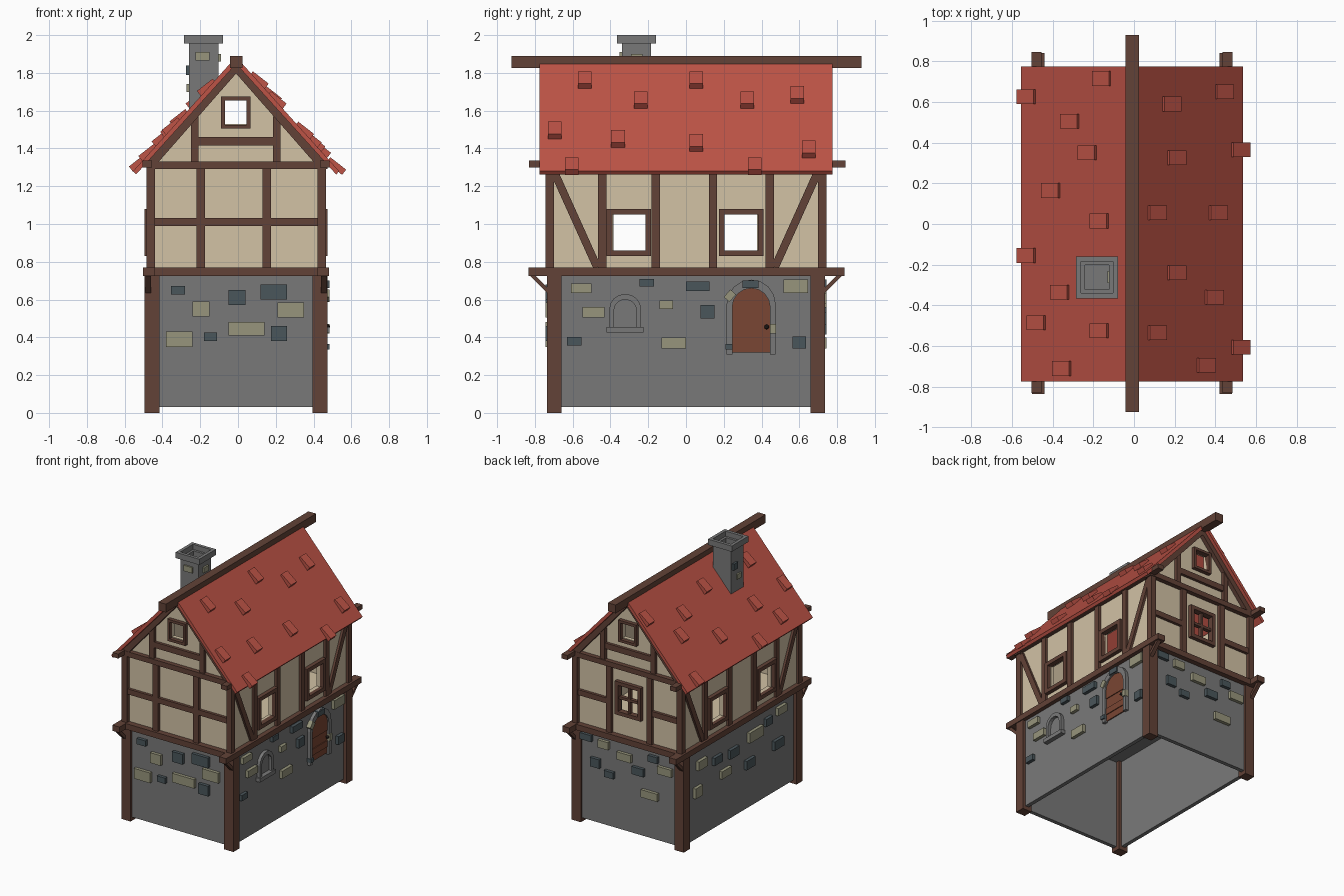
import bpy, bmesh, math
from mathutils import Vector

if "Cube" in bpy.data.objects:
    bpy.data.objects.remove(bpy.data.objects["Cube"])

CX = -0.01  # centre line of the house


def mat(name, r, g, b):
    lin = [(c / 255 / 12.92) if c < 11 else ((c / 255 + 0.055) / 1.055) ** 2.4 for c in (r, g, b)]
    m = bpy.data.materials.new(name)
    m.diffuse_color = (*lin, 1)
    m.use_nodes = True
    m.node_tree.nodes["Principled BSDF"].inputs["Base Color"].default_value = m.diffuse_color
    return m


STONE = mat("stone_grey", 121, 121, 121)
DARK = mat("dark_slate", 74, 86, 91)
OLIVE = mat("pale_olive_stone", 151, 149, 124)
WOOD = mat("brown_timber", 98, 66, 55)
PLASTER = mat("cream_plaster", 210, 194, 165)
ROOF = mat("red_roof", 189, 83, 70)
DOOR = mat("door_wood", 122, 70, 51)
IRON = mat("dark_iron", 52, 44, 42)


def finish(bm, name, m):
    bmesh.ops.recalc_face_normals(bm, faces=bm.faces[:])
    me = bpy.data.meshes.new(name)
    bm.to_mesh(me)
    bm.free()
    me.materials.append(m)
    o = bpy.data.objects.new(name, me)
    bpy.context.collection.objects.link(o)
    return o


def place(side, u, n, z):
    return {"F": (u, -n, z), "B": (u, n, z), "R": (CX + n, u, z), "L": (CX - n, u, z)}[side]


# extrude an outline drawn on one side of the house, from depth n0 out to n1
def plate(bm, side, pts, n0, n1):
    a = [bm.verts.new(place(side, u, n0, z)) for u, z in pts]
    b = [bm.verts.new(place(side, u, n1, z)) for u, z in pts]
    bm.faces.new(a)
    bm.faces.new(b[::-1])
    k = len(pts)
    for i in range(k):
        bm.faces.new((a[i], a[(i + 1) % k], b[(i + 1) % k], b[i]))


def rect(bm, side, u0, u1, z0, z1, n0, n1):
    plate(bm, side, [(u0, z0), (u1, z0), (u1, z1), (u0, z1)], n0, n1)


def bar(bm, side, p, q, w, n0, n1):
    p, q = Vector(p), Vector(q)
    d = (q - p).normalized() * w / 2
    t = Vector((-d.y, d.x))
    plate(bm, side, [p + t, p - t, q - t, q + t], n0, n1)


def frame(bm, side, u0, u1, z0, z1, w, n0, n1):
    for a in ((u0, u1, z0, z0 + w), (u0, u1, z1 - w, z1), (u0, u0 + w, z0 + w, z1 - w), (u1 - w, u1, z0 + w, z1 - w)):
        rect(bm, side, *a, n0, n1)


def arch(c, r, z0, spring, k=8):
    return [(c - r, z0)] + [(c - r * math.cos(math.pi * i / k), spring + r * math.sin(math.pi * i / k))
                            for i in range(k + 1)] + [(c + r, z0)]


def box_ring(bm, x, y, ro, ri, z0, z1):
    for s in (-1, 1):
        for a in ((x - ro, x + ro, sorted((y + s * ri, y + s * ro))),):
            rect(bm, "B", a[0], a[1], z0, z1, *a[2])
        xs = sorted((x + s * ri, x + s * ro))
        rect(bm, "B", *xs, z0, z1, y - ri, y + ri)


# stone ground floor, open underneath
bm = bmesh.new()
for s in "LR":
    rect(bm, s, -0.72, 0.72, 0.03, 0.74, 0.43, 0.46)
for s in "FB":
    rect(bm, s, CX - 0.43, CX + 0.43, 0.03, 0.74, 0.69, 0.72)
rect(bm, "B", CX - 0.43, CX + 0.43, 0.72, 0.76, -0.69, 0.69)
finish(bm, "stone_base", STONE)

# plaster upper floor with real window openings
bm = bmesh.new()
plate(bm, "B", [(CX - .455, .75), (CX + .455, .75), (CX + .455, 1.31), (CX, 1.85), (CX - .455, 1.31)], -.715, .715)
walls = finish(bm, "plaster_walls", PLASTER)
cutters = []
for u0, u1, z0, z1, side, n0, n1 in ((CX - .425, CX + .425, .78, 2.2, "B", -.685, .685),
                                     (-.07, .045, 1.53, 1.66, "B", -1, 1),
                                     (-.385, -.215, .86, 1.06, "R", -1, 1),
                                     (.205, .375, .86, 1.06, "R", -1, 1),
                                     (-.11, .075, .95, 1.17, "B", .5, 1)):
    bm = bmesh.new()
    rect(bm, side, u0, u1, z0, z1, n0, n1)
    c = finish(bm, "cutter", PLASTER)
    c.hide_render = True
    cutters.append(c)
    md = walls.modifiers.new("cut", "BOOLEAN")
    md.operation, md.solver, md.object = "DIFFERENCE", "EXACT", c
bpy.context.view_layer.update()
cut = bpy.data.meshes.new_from_object(walls.evaluated_get(bpy.context.evaluated_depsgraph_get()))
walls.modifiers.clear()
walls.data = cut
for c in cutters:
    bpy.data.objects.remove(c)

# corner posts, side framing, long beams
posts, side_t, win = bmesh.new(), bmesh.new(), bmesh.new()
for s in "LR":
    for k in (-1, 1):
        rect(posts, s, *sorted((k * .66, k * .735)), 0, .73, .405, .485)
        rect(side_t, s, *sorted((k * .70, k * .745)), .77, 1.31, .43, .475)
        bar(side_t, s, (k * .70, 1.28), (k * .47, .77), .042, .44, .473)
        bar(side_t, s, (k * .825, .74), (k * .72, .635), .022, .45, .48)
    for u in (-.443, -.16, .143, .443):
        rect(side_t, s, u - .022, u + .022, .77, 1.31, .44, .475)
    rect(side_t, s, -.835, .84, .725, .77, .43, .492)
    rect(side_t, s, -.83, .845, 1.30, 1.335, .445, .495)
    frame(win, s, -.42, -.185, .83, 1.08, .03, .445, .485)
    frame(win, s, .175, .41, .83, 1.08, .03, .445, .485)
finish(posts, "corner_posts", WOOD)
finish(side_t, "side_timbers", WOOD)

# gable framing, front and back
gab = bmesh.new()
for s in "FB":
    rect(gab, s, CX - .43, CX + .43, .725, .77, .69, .76)
    rect(gab, s, CX - .465, CX + .485, 1.29, 1.33, .69, .75)
    rect(gab, s, -.22, -.175, .77, 1.29, .70, .74)
    rect(gab, s, .13, .175, .77, 1.29, .70, .74)
    for a, b in ([(-.44, .42)] if s == "F" else [(-.44, -.2), (.15, .42)]):
        rect(gab, s, a, b, .99, 1.032, .70, .737)
    rect(gab, s, -.25, -.21, 1.33, 1.57, .70, .74)
    rect(gab, s, .185, .225, 1.33, 1.57, .70, .74)
    rect(gab, s, -.21, .185, 1.415, 1.46, .70, .737)
    for k in (-1, 1):
        bar(gab, s, (CX + k * .465, 1.303), (CX, 1.833), .048, .70, .748)
    frame(win, s, -.09, .065, 1.505, 1.675, .02, .70, .745)
finish(gab, "gable_timbers", WOOD)
frame(win, "B", -.13, .095, .93, 1.19, .028, .70, .745)
rect(win, "B", -.028, -.008, .95, 1.17, .70, .73)
rect(win, "B", -.11, .075, 1.05, 1.07, .70, .73)
finish(win, "window_frames", WOOD)

# roof slab, ridge beam
bm = bmesh.new()
plate(bm, "B", [(-.555, 1.28), (CX, 1.885), (.535, 1.28), (.52, 1.262), (CX, 1.848), (-.54, 1.262)], -.775, .775)
finish(bm, "roof", ROOF)
bm = bmesh.new()
rect(bm, "B", -.042, .024, 1.825, 1.89, -.925, .93)
finish(bm, "ridge_beam", WOOD)

# loose roof tiles, tipped up a little from the slope: x, y
tiles = [(.44, .65), (.18, .59), (.52, .365), (.205, .325), (.11, .055), (.41, .055), (.205, -.24), (.39, -.36),
         (.11, -.535), (.52, -.605), (.35, -.695), (-.155, .715), (-.525, .625), (-.31, .505), (-.225, .35),
         (-.405, .165), (-.165, .015), (-.525, -.155), (-.36, -.335), (-.475, -.485), (-.165, -.525), (-.35, -.71)]
bm = bmesh.new()
for x, y in tiles:
    k = 1 if x > 0 else -1
    z = 1.895 - 1.11 * abs(x - CX)
    dx, dz = k * .053 * math.cos(math.radians(38)), .053 * math.sin(math.radians(38))
    bar(bm, "B", (x - dx, z + dz), (x + dx, z - dz), .035, y - .036, y + .036)
finish(bm, "roof_tiles", ROOF)

# chimney with hollow cap
bm = bmesh.new()
box_ring(bm, -.182, -.262, .078, .06, 1.6, 1.96)
box_ring(bm, -.182, -.262, .103, .078, 1.955, 2.0)
rect(bm, "B", -.25, -.115, 1.8, 1.85, -.33, -.195)
finish(bm, "chimney", STONE)

# accent stones: side -> (centre u, centre z, width, height)
olive = {"F": [(-.195, .55, .09, .08), (.28, .545, .14, .08), (.045, .445, .19, .07), (-.31, .39, .14, .08)],
         "R": [(-.555, .66, .11, .05), (-.49, .533, .115, .055), (-.105, .572, .07, .045), (-.065, .37, .13, .06),
               (.58, .67, .13, .07)],
         "B": [(.2, .66, .09, .06), (.02, .61, .12, .06), (-.2, .37, .14, .06), (-.33, .59, .12, .06)],
         "L": [(.49, .60, .11, .07), (.54, .40, .09, .08), (-.17, .58, .17, .08), (.2, .42, .12, .06),
               (-.49, .65, .11, .06)]}
dark = {"F": [(-.318, .648, .075, .045), (-.005, .61, .09, .08), (.19, .64, .14, .08), (.218, .42, .085, .08),
              (-.145, .402, .07, .045)],
        "R": [(-.592, .378, .075, .045), (-.208, .69, .075, .04), (.063, .67, .125, .05), (.113, .535, .075, .07),
              (.6, .373, .07, .065)],
        "B": [(.35, .68, .1, .05), (.27, .5, .08, .07), (.15, .44, .08, .05), (-.1, .53, .1, .06), (-.23, .66, .08, .05)],
        "L": [(.3, .56, .1, .06), (.1, .54, .11, .07), (-.1, .38, .11, .07), (-.45, .4, .12, .07), (-.33, .62, .08, .06)]}
for name, table, m in (("olive_stones", olive, OLIVE), ("dark_stones", dark, DARK)):
    bm = bmesh.new()
    for s, rows in table.items():
        base = .46 if s in "LR" else .72
        for u, z, w, h in rows:
            rect(bm, s, u - w / 2, u + w / 2, z - h / 2, z + h / 2, base - .01, base + .025)
    if m is OLIVE:  # chimney and door surround stones
        rect(bm, "F", -.225, -.15, 1.865, 1.91, .33, .352)
        rect(bm, "L", -.30, -.25, 1.70, 1.74, .23, .262)
        rect(bm, "R", -.29, -.23, 1.86, 1.90, -.12, -.08)
        bar(bm, "R", (.215, .60), (.25, .64), .04, .45, .495)
        rect(bm, "R", .445, .477, .42, .47, .45, .495)
    else:
        rect(bm, "L", -.25, -.20, 1.79, 1.84, .23, .266)
        rect(bm, "R", .30, .385, .66, .70, .45, .495)
        rect(bm, "R", .21, .245, .335, .365, .45, .495)
    finish(bm, name, m)

# arched stone surrounds for door and niche
bm = bmesh.new()
plate(bm, "R", arch(.345, .13, .31, .575) + arch(.345, .1, .31, .56)[::-1], .45, .485)
plate(bm, "R", arch(-.322, .085, .45, .545) + arch(-.322, .06, .45, .54)[::-1], .45, .485)
rect(bm, "R", -.42, -.225, .425, .455, .45, .495)
finish(bm, "arch_surrounds", STONE)

# plank door with knob
bm = bmesh.new()
rows = [.32, .37, .42, .50]
for i, (a, b) in enumerate(zip(rows, rows[1:])):
    rect(bm, "R", .245, .445, a, b, .45, .474 if i % 2 else .468)
plate(bm, "R", arch(.345, .1, .50, .56), .45, .474)
finish(bm, "door", DOOR)
bm = bmesh.new()
bmesh.ops.create_icosphere(bm, subdivisions=1, radius=.014)
bmesh.ops.translate(bm, vec=(CX + .485, .427, .455), verts=bm.verts[:])
finish(bm, "door_knob", IRON)
